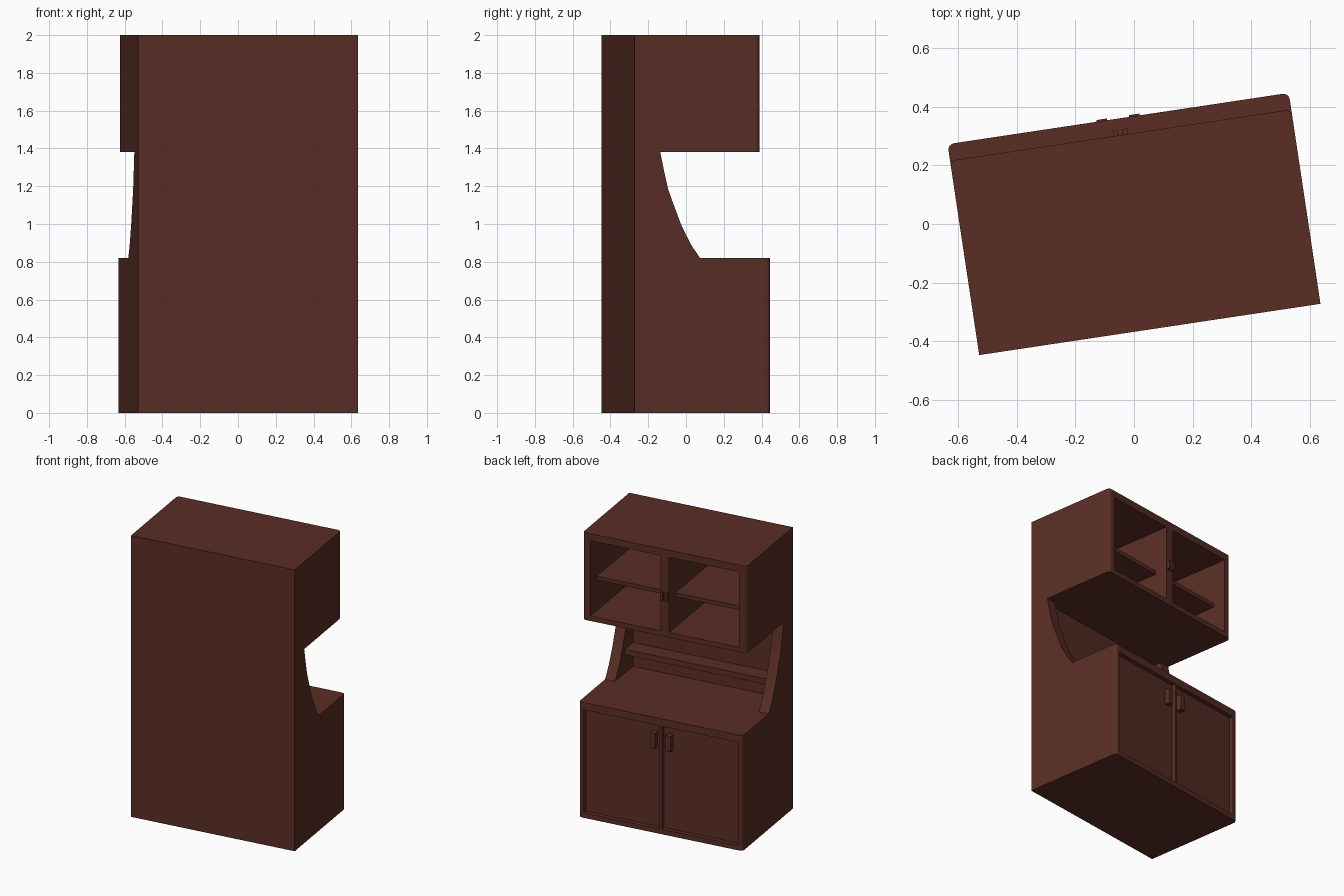
import bpy, bmesh, math
from mathutils import Matrix

if "Cube" in bpy.data.objects:
    bpy.data.objects.remove(bpy.data.objects["Cube"])

ROT = Matrix.Rotation(math.radians(8.54), 4, 'Z')   # whole cabinet is turned on its axis
W, BACK, FRONT, UP_FRONT = 0.589, -0.364, 0.364, 0.307

wood = bpy.data.materials.new("dark_red_wood")
wood.diffuse_color = (0.102, 0.027, 0.018, 1)
wood.use_nodes = True
wood.node_tree.nodes["Principled BSDF"].inputs["Base Color"].default_value = wood.diffuse_color


def finish(bm, name):
    bmesh.ops.recalc_face_normals(bm, faces=bm.faces)
    me = bpy.data.meshes.new(name)
    bm.to_mesh(me)
    bm.free()
    me.materials.append(wood)
    ob = bpy.data.objects.new(name, me)
    ob.matrix_world = ROT
    bpy.context.collection.objects.link(ob)
    return ob


def box(name, x0, x1, y0, y1, z0, z1, round_front=0):
    bm = bmesh.new()
    bmesh.ops.create_cube(bm, size=1)
    for v in bm.verts:
        v.co = ((x0, x1)[v.co.x > 0], (y0, y1)[v.co.y > 0], (z0, z1)[v.co.z > 0])
    if round_front:
        edges = [e for e in bm.edges if all(abs(v.co.y - y1) < 1e-5 for v in e.verts)
                 and abs(e.verts[0].co.z - e.verts[1].co.z) > 0.01]
        bmesh.ops.bevel(bm, geom=edges, offset=round_front, segments=4,
                        profile=0.5, affect='EDGES')
    return finish(bm, name)


def cut(target, cutters):
    for c in cutters:
        m = target.modifiers.new("cut", 'BOOLEAN')
        m.object, m.operation, m.solver = c, 'DIFFERENCE', 'EXACT'
    bpy.context.view_layer.update()
    dg = bpy.context.evaluated_depsgraph_get()
    me = bpy.data.meshes.new_from_object(target.evaluated_get(dg))
    target.modifiers.clear()
    target.data = me
    for c in cutters:
        bpy.data.objects.remove(c)


def span(s, a, b):
    return sorted((s * a, s * b))


# lower cupboard with two recessed doors
base = box("lower_cupboard", -W, W, BACK, FRONT, 0, 0.82, 0.022)
cut(base, [box("door_recess", *span(s, 0.008, 0.555), FRONT - 0.03, FRONT + 0.1, 0.035, 0.768)
           for s in (-1, 1)])

# upper cupboard with two open compartments
upper = box("upper_cupboard", -W, W, BACK, UP_FRONT, 1.38, 2.0, 0.022)
cut(upper, [box("compartment", *span(s, 0.032, 0.535), -0.27, UP_FRONT + 0.1, 1.415, 1.95)
            for s in (-1, 1)])

# back panel and narrow shelf between the cupboards
box("back_panel", -W + 0.01, W - 0.01, BACK, -0.27, 0.82, 1.38)
box("middle_shelf", -0.52, 0.52, -0.275, -0.155, 0.95, 0.99)

# curved side panels
curve = [(-0.013, 0.82), (-0.055, 0.88), (-0.089, 0.944), (-0.118, 1.005), (-0.142, 1.07),
         (-0.165, 1.13), (-0.185, 1.188), (-0.207, 1.285), (-0.226, 1.38)]
for s, side in ((-1, "left"), (1, "right")):
    bm = bmesh.new()
    x0, x1 = span(s, 0.517, W)
    pts = [(BACK, 0.82)] + curve + [(BACK, 1.38)]
    f = bm.faces.new([bm.verts.new((x0, y, z)) for y, z in pts])
    ext = bmesh.ops.extrude_face_region(bm, geom=[f])
    for v in ext["geom"]:
        if isinstance(v, bmesh.types.BMVert):
            v.co.x = x1
    finish(bm, side + "_side_panel")

    # inner shelf and handles
    box(side + "_upper_shelf", *span(s, 0.03, 0.537), -0.275, 0.215, 1.632, 1.66)
    box(side + "_upper_handle", *span(s, 0.008, 0.025), UP_FRONT - 0.005, 0.326, 1.64, 1.70)
    box(side + "_lower_handle", *span(s, 0.038, 0.074), FRONT - 0.035, 0.370, 0.60, 0.71)
